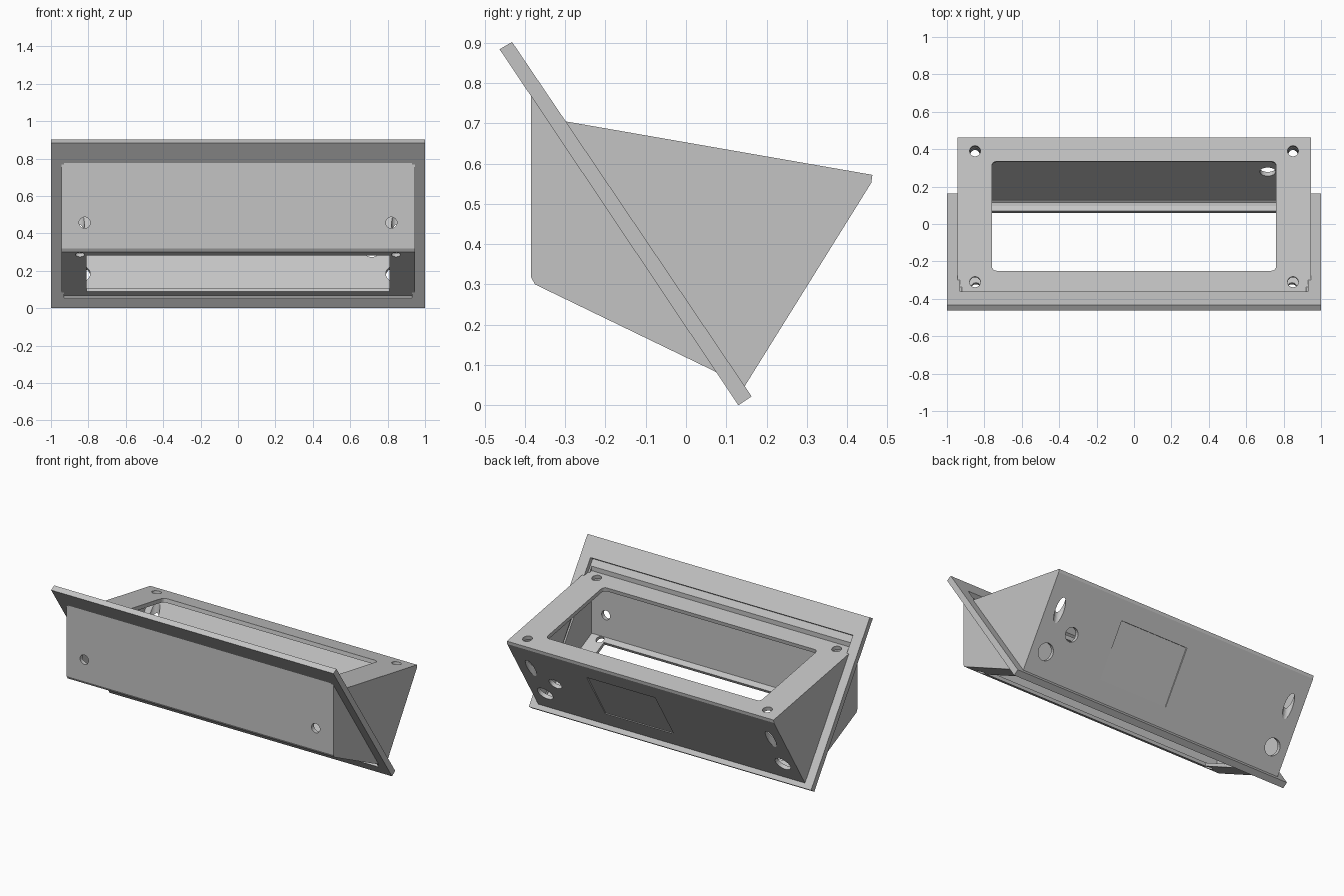
import bpy, bmesh
from mathutils import Vector

old = bpy.data.objects.get("Cube")
if old:
    bpy.data.objects.remove(old)

grey = bpy.data.materials.new("light grey")
grey.use_nodes = True
COLOUR = (0.55, 0.55, 0.55, 1)
grey.diffuse_color = COLOUR
grey.node_tree.nodes["Principled BSDF"].inputs["Base Color"].default_value = COLOUR


def V(y, z):
    return Vector((0, y, z))


def make_object(name, bm):
    bmesh.ops.recalc_face_normals(bm, faces=bm.faces)
    mesh = bpy.data.meshes.new(name)
    bm.to_mesh(mesh)
    bm.free()
    mesh.materials.append(grey)
    obj = bpy.data.objects.new(name, mesh)
    bpy.context.collection.objects.link(obj)
    return obj


def prism(name, profile, x0, x1, round_along=None):
    """Side profile stretched from x0 to x1; edges along one direction may be rounded."""
    bm = bmesh.new()
    face = bm.faces.new([bm.verts.new((x0, p[1], p[2])) for p in profile])
    res = bmesh.ops.extrude_face_region(bm, geom=[face])
    verts = [g for g in res["geom"] if isinstance(g, bmesh.types.BMVert)]
    bmesh.ops.translate(bm, verts=verts, vec=(x1 - x0, 0, 0))
    if round_along:
        edges = [e for e in bm.edges
                 if abs((e.verts[0].co - e.verts[1].co).normalized().dot(round_along)) > 0.99]
        bmesh.ops.bevel(bm, geom=edges, offset=0.025, segments=4, profile=0.5, affect='EDGES')
    return make_object(name, bm)


def slab(a, b, normal, below, above, x0, x1, round_along=None):
    """Cutter block that follows a sloping line from a to b."""
    profile = [a - normal * below, b - normal * below, b + normal * above, a + normal * above]
    return prism("cutter", profile, x0, x1, round_along)


def drill(x, point, axis, radius, before, after):
    """Round cutter running along an axis."""
    bm = bmesh.new()
    bmesh.ops.create_cone(bm, cap_ends=True, segments=24, radius1=radius,
                          radius2=radius, depth=before + after)
    bm.transform(axis.to_track_quat('Z', 'Y').to_matrix().to_4x4())
    bmesh.ops.translate(bm, verts=bm.verts,
                        vec=Vector((x, 0, 0)) + point + axis * (after - before) / 2)
    return make_object("cutter", bm)


def cut(obj, cutters):
    for c in cutters:
        c.hide_render = True
        mod = obj.modifiers.new("cut", 'BOOLEAN')
        mod.operation = 'DIFFERENCE'
        mod.solver = 'EXACT'
        mod.object = c
    graph = bpy.context.evaluated_depsgraph_get()
    mesh = bpy.data.meshes.new_from_object(obj.evaluated_get(graph))
    obj.modifiers.clear()
    obj.data = mesh
    for c in cutters:
        bpy.data.objects.remove(c)


# Main slopes of the case
top_front, top_back = V(-0.30, 0.705), V(0.463, 0.572)
back_bottom = V(0.145, 0.046)
lid_normal = V(0.172, 0.985).normalized()
back_normal = V(0.856, -0.517).normalized()
floor_normal = V(0.435, 0.90).normalized()
flange_normal = V(0.83, 0.557).normalized()


def on_lid(y):
    return top_front.lerp(top_back, (y + 0.30) / 0.763)


def on_back(t):
    return top_back.lerp(back_bottom, t)


def on_floor(y):
    return V(y, 0.30 - 0.4835 * (y + 0.375))


# Sloping rectangular flange
flange = prism("flange", [V(-0.463, 0.884), V(-0.432, 0.902), V(0.163, 0.022), V(0.13, 0)], -1, 1)
cut(flange, [slab(V(-0.39, 0.777), V(0.093, 0.055), flange_normal, 0.1, 0.1, -0.93, 0.93)])


# Screw holes through the lid; the rear pair also breaks through the back wall
def lid_drills():
    holes = []
    for x in (-0.85, 0.85):
        holes.append(drill(x, on_lid(0.39), -lid_normal, 0.029, 0.1, 0.4))
        holes.append(drill(x, on_lid(-0.31), -lid_normal, 0.029, 0.1, 0.1))
    return holes


# Back shell: lid, back wall and sides
back_shell = prism("back_shell", [top_front, top_back, V(0.46, 0.552), back_bottom], -0.945, 0.945)
cutters = [
    prism("cutter", [V(-0.5, 0.715), V(0.43, 0.552), V(0.07, -0.027), V(-0.2, 0)], -0.92, 0.92),
    slab(on_lid(-0.25), on_lid(0.335), lid_normal, 0.06, 0.06, -0.76, 0.76, lid_normal),
    slab(on_back(0.22), on_back(0.80), back_normal, 0.003, 0.05, -0.06, 0.425),
    drill(0.715, on_back(0.52), back_normal, 0.043, 0.06, 0.06),
]
cutters += [drill(x, on_back(0.76), back_normal, 0.052, 0.06, 0.06) for x in (-0.842, 0.842)]
cut(back_shell, cutters + lid_drills())

# Lid tongue that slides into the flange opening
tongue = prism("lid_tongue", [on_lid(-0.36), on_lid(-0.285), on_lid(-0.285) - lid_normal * 0.025,
                              on_lid(-0.36) - lid_normal * 0.025], -0.93, 0.93)
cut(tongue, lid_drills())

# Front shell: upright front plate, sloping floor and sides
front_shell = prism("front_shell", [V(-0.385, 0.78), V(-0.385, 0.318), on_floor(-0.375),
                                    on_floor(0.12)], -0.945, 0.945)
cutters = [
    prism("cutter", [V(-0.36, 0.9), V(-0.36, 0.315), V(0.2, 0.044), V(0.3, 0.9)], -0.92, 0.92),
    slab(on_floor(-0.335), on_floor(0.06), floor_normal, 0.05, 0.05, -0.81, 0.81),
]
for x in (-1, 1):
    cutters.append(drill(x * 0.82, V(-0.385, 0.457), V(1, 0), 0.03, 0.05, 0.06))
    cutters.append(drill(x * 0.845, on_floor(-0.345), floor_normal, 0.025, 0.06, 0.06))
cut(front_shell, cutters)
